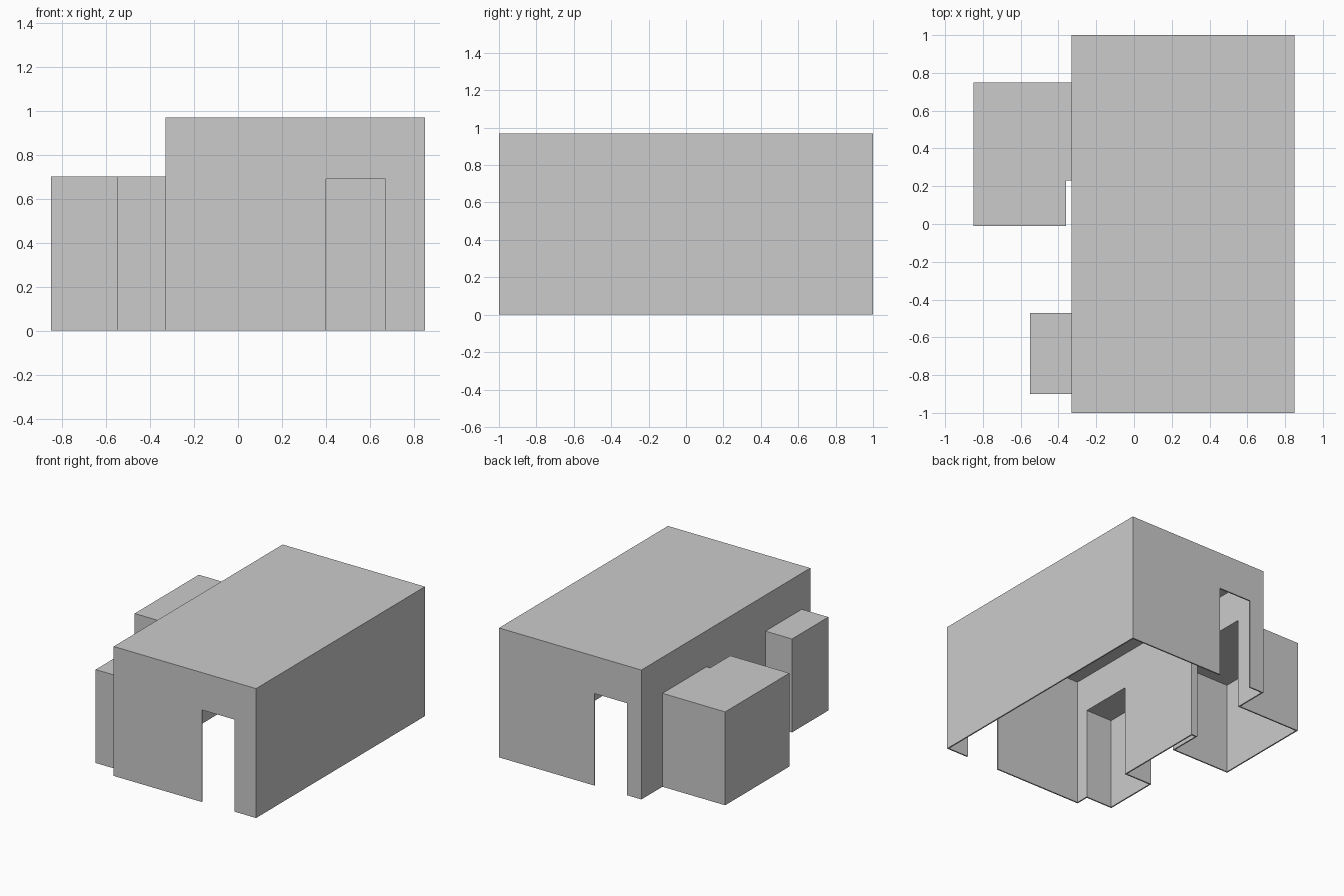
import bpy, bmesh

if "Cube" in bpy.data.objects:
    bpy.data.objects.remove(bpy.data.objects["Cube"])

T = 0.01  # wall and roof thickness


def prism(name, points, z0, z1):
    """Extrude a flat footprint from z0 up to z1."""
    bm = bmesh.new()
    face = bm.faces.new([bm.verts.new((x, y, z0)) for x, y in points])
    ext = bmesh.ops.extrude_face_region(bm, geom=[face])
    top = [v for v in ext["geom"] if isinstance(v, bmesh.types.BMVert)]
    bmesh.ops.translate(bm, verts=top, vec=(0, 0, z1 - z0))
    bmesh.ops.recalc_face_normals(bm, faces=bm.faces)
    mesh = bpy.data.meshes.new(name)
    bm.to_mesh(mesh)
    bm.free()
    obj = bpy.data.objects.new(name, mesh)
    bpy.context.collection.objects.link(obj)
    return obj


def rect(x0, x1, y0, y1):
    return [(x0, y0), (x1, y0), (x1, y1), (x0, y1)]


def combine(target, tool, operation):
    """Apply one boolean step and remove the helper."""
    tool.hide_render = True
    mod = target.modifiers.new(operation.lower(), 'BOOLEAN')
    mod.operation = operation
    mod.solver = 'EXACT'
    mod.object = tool
    bpy.context.view_layer.objects.active = target
    bpy.ops.object.modifier_apply(modifier=mod.name)
    bpy.data.objects.remove(tool, do_unlink=True)


# Footprints, inset by t for the rooms inside
def hall(t):
    return rect(-0.33 + t, 0.85 - t, -1 + t, 1 - t)


def small_annex(t):
    return rect(-0.55 + t, -0.25, -0.90 + t, -0.47 - t)


def large_annex(t):  # L-shaped, leaving a narrow slot beside the hall
    return [(-0.85 + t, -0.01 + t), (-0.36 - t, -0.01 + t), (-0.36 - t, 0.23 + t),
            (-0.24, 0.23 + t), (-0.24, 0.75 - t), (-0.85 + t, 0.75 - t)]


rooms = [("hall", hall, 0.97), ("small_annex", small_annex, 0.70),
         ("large_annex", large_annex, 0.70)]

# Outer volume
shell = prism("building_shell", hall(0), 0, 0.97)
for name, plan, height in rooms[1:]:
    combine(shell, prism(name, plan(0), 0, height), 'UNION')

# Hollow rooms, open at the bottom
for name, plan, height in rooms:
    combine(shell, prism(name + "_hollow", plan(T), -0.2, height - T), 'DIFFERENCE')

# Front and back doorways
for name, x0, x1, y in (("front_door", 0.40, 0.67, -1), ("back_door", -0.21, 0.06, 1)):
    combine(shell, prism(name, rect(x0, x1, y - 0.05, y + 0.05), -0.3, 0.69), 'DIFFERENCE')
